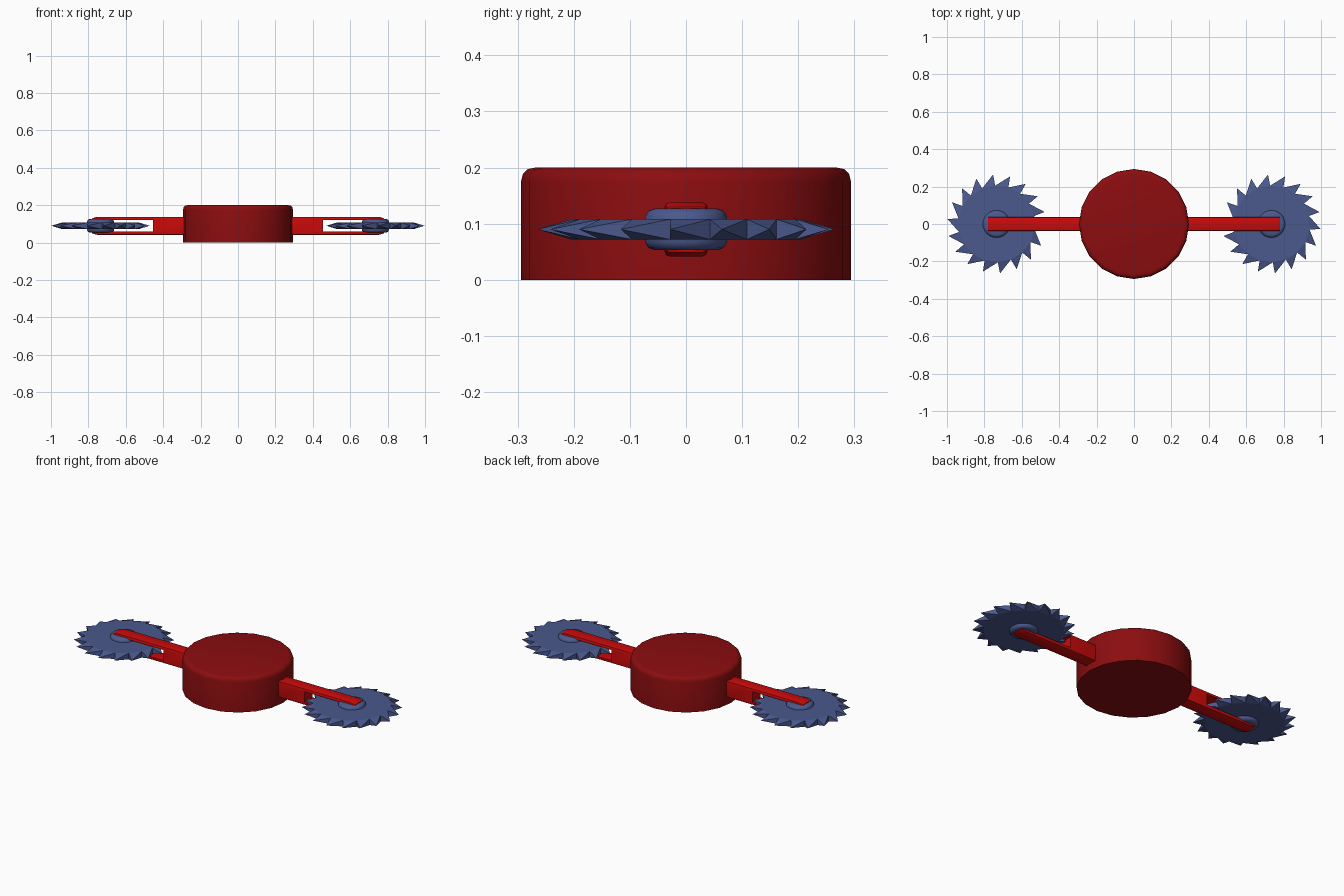
import bpy, bmesh
from math import sin, cos, radians, pi

cube = bpy.data.objects.get("Cube")
if cube:
    bpy.data.objects.remove(cube)

MID = 0.09       # height of the blade plane
AXLE = 0.735     # distance of each blade axle from the centre


def material(name, rgb):
    m = bpy.data.materials.new(name)
    m.use_nodes = True
    m.diffuse_color = (*rgb, 1)
    m.node_tree.nodes["Principled BSDF"].inputs["Base Color"].default_value = (*rgb, 1)
    return m


dark_red = material("dark red", (0.26, 0.004, 0.005))
bright_red = material("bright red", (0.6, 0.003, 0.003))
steel_blue = material("steel blue", (0.07, 0.10, 0.27))


def finish(name, bm, mat, smooth=False, location=(0, 0, 0)):
    bmesh.ops.recalc_face_normals(bm, faces=bm.faces)
    mesh = bpy.data.meshes.new(name)
    bm.to_mesh(mesh)
    bm.free()
    mesh.materials.append(mat)
    ob = bpy.data.objects.new(name, mesh)
    ob.location = location
    bpy.context.collection.objects.link(ob)
    if smooth:
        bpy.ops.object.select_all(action='DESELECT')
        ob.select_set(True)
        bpy.context.view_layer.objects.active = ob
        bpy.ops.object.shade_smooth_by_angle(angle=radians(40))
    return ob


def turned(name, profile, sides, mat, location=(0, 0, 0)):
    """Closed solid of revolution from (radius, height) rings."""
    bm = bmesh.new()
    rings = [[bm.verts.new((r * sin(2 * pi * i / sides), r * cos(2 * pi * i / sides), z))
              for i in range(sides)] for r, z in profile]
    for low, high in zip(rings, rings[1:]):
        for i in range(sides):
            j = (i + 1) % sides
            bm.faces.new((low[i], low[j], high[j], high[i]))
    bm.faces.new(rings[0])
    bm.faces.new(rings[-1])
    return finish(name, bm, mat, True, location)


def saw_blade(name, x, teeth=18, root=0.205, tip=0.265, half=0.018):
    """Flat disc whose teeth are leaning pyramids with mid-height points."""
    bm = bmesh.new()
    step = 2 * pi / teeth
    start = radians(14)

    def ring(radius, offset, z):
        return [bm.verts.new((radius * cos(start + offset + i * step),
                              radius * sin(start + offset + i * step), z))
                for i in range(teeth)]

    lean = 0.1 * step
    top, bottom = ring(root, -lean, half), ring(root, -lean, -half)
    points = ring(tip, 0, 0)
    bm.faces.new(top)
    bm.faces.new(bottom)
    for i in range(teeth):
        j = (i + 1) % teeth
        corners = (top[i], top[j], bottom[j], bottom[i])
        for a, b in zip(corners, corners[1:] + corners[:1]):
            bm.faces.new((a, b, points[i]))
    return finish(name, bm, mat=steel_blue, location=(x, 0, MID))


def forked_arm(name, side):
    """Block that splits into an upper and a lower prong."""
    outer, inner, tip = 0.048, 0.031, 0.78
    half = [(0.25, outer), (0.755, outer), (tip, 0.04), (tip, inner), (0.455, inner)]
    outline = half + [(x, -z) for x, z in reversed(half)]
    bm = bmesh.new()
    face = bm.faces.new([bm.verts.new((side * x, -0.038, z)) for x, z in outline])
    sweep = bmesh.ops.extrude_face_region(bm, geom=[face])
    bmesh.ops.translate(bm, vec=(0, 0.076, 0),
                        verts=[v for v in sweep["geom"] if isinstance(v, bmesh.types.BMVert)])
    # soften only the outer edges of the prongs
    edges = [e for e in bm.edges if all(abs(v.co.z) > 0.035 for v in e.verts)
             and abs(e.verts[0].co.y - e.verts[1].co.y) < 0.01]
    bmesh.ops.bevel(bm, geom=edges, offset=0.008, segments=2, profile=0.5, affect='EDGES')
    return finish(name, bm, bright_red, True, (0, 0, MID))


# Round central body with a rounded top rim
R, H = 0.294, 0.2
turned("body", [(R, 0), (R, 0.175), (0.291, 0.188), (0.283, 0.197), (0.269, H)], 20, dark_red)

# Arms, blades and hubs on both sides
for label, side in (("left", 1), ("right", -1)):
    forked_arm(label + "_arm", side)
    saw_blade(label + "_blade", side * AXLE)
    turned(label + "_hub",
           [(0.056, -0.037), (0.067, -0.033), (0.073, -0.023),
            (0.073, 0.023), (0.067, 0.033), (0.056, 0.037)],
           24, steel_blue, (side * AXLE, 0, MID))
